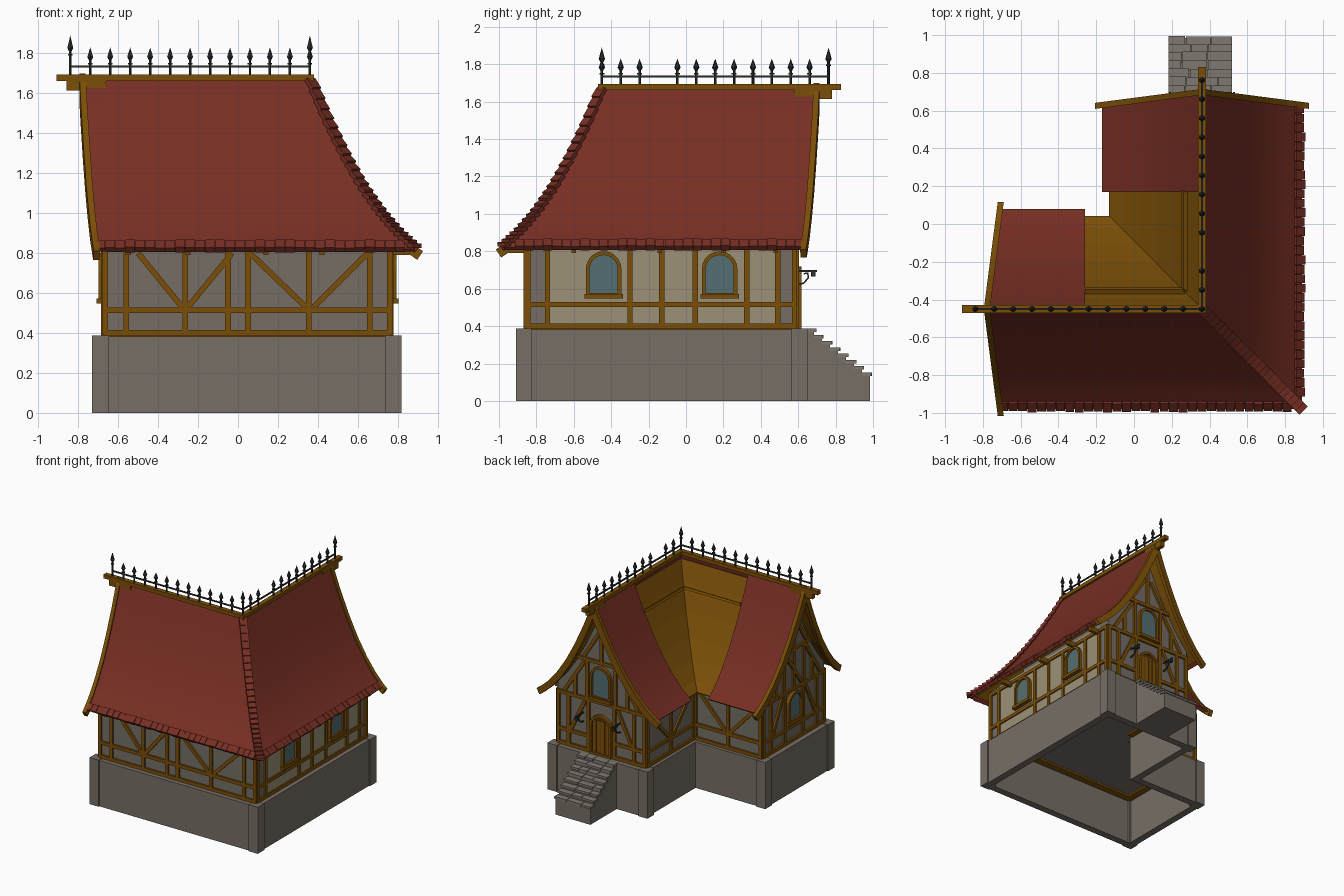
import bpy, bmesh, math, random
from mathutils import Vector as V, Matrix

if "Cube" in bpy.data.objects:
    bpy.data.objects.remove(bpy.data.objects["Cube"])
random.seed(4)

def mat(name, r, g, b):
    m = bpy.data.materials.new(name)
    m.diffuse_color = tuple((c / 255) ** 2.2 for c in (r, g, b)) + (1,)
    m.use_nodes = True
    m.node_tree.nodes["Principled BSDF"].inputs["Base Color"].default_value = m.diffuse_color
    return m

STONE = mat("foundation stone", 118, 110, 101)
GREY = mat("grey plaster", 116, 109, 101)
BEIGE = mat("beige plaster", 154, 144, 118)
WOOD = mat("timber", 122, 80, 16)
DARK = mat("door wood", 84, 56, 16)
RED = mat("roof red", 118, 50, 40)
GLASS = mat("window glass", 86, 110, 112)
IRON = mat("iron", 46, 50, 52)
SLAB = mat("step stone", 126, 120, 112)

def finish(bm, name, m, smooth=False):
    bmesh.ops.recalc_face_normals(bm, faces=bm.faces)
    me = bpy.data.meshes.new(name)
    bm.to_mesh(me)
    bm.free()
    me.materials.append(m)
    if smooth:
        for p in me.polygons:
            p.use_smooth = True
        me.set_sharp_from_angle(angle=math.radians(30))
    bpy.context.collection.objects.link(bpy.data.objects.new(name, me))

def box(bm, x0, x1, y0, y1, z0, z1):
    m = Matrix.Translation(((x0 + x1) / 2, (y0 + y1) / 2, (z0 + z1) / 2))
    bmesh.ops.create_cube(bm, size=1, matrix=m @ Matrix.Diagonal((x1 - x0, y1 - y0, z1 - z0, 1)))

def beam(bm, a, b, w, d, n):
    """Box from a to b, w wide, d deep along n."""
    a, b = V(a), V(b)
    x = (b - a).normalized()
    y = V(n).cross(x).normalized()
    z = x.cross(y)
    m = Matrix((x * (b - a).length, y * w, z * d)).transposed().to_4x4()
    m.translation = (a + b) / 2
    bmesh.ops.create_cube(bm, size=1, matrix=m)

def tube(bm, loops, closed=False):
    """Solid through a row of matching cross-sections."""
    rows = [[bm.verts.new(p) for p in l] for l in loops]
    k = len(rows[0])
    for i in range(len(rows) if closed else len(rows) - 1):
        a, b = rows[i], rows[(i + 1) % len(rows)]
        for j in range(k):
            bm.faces.new((a[j], a[(j + 1) % k], b[(j + 1) % k], b[j]))
    if not closed:
        bm.faces.new(rows[0])
        bm.faces.new(rows[-1][::-1])

# roof profile: distance from ridge, height
RX, RY = 0.36, -0.45
P = [(0, 1.67), (.08, 1.48), (.17, 1.295), (.26, 1.135), (.35, 1.005), (.44, .9), (.53, .82)]

def off(d, prof=P):
    out = [(0, prof[0][1] - d * math.hypot(.08, .19) / .08)]
    for i in range(1, len(prof)):
        a, b = prof[i - 1], prof[min(i + 1, len(prof) - 1)]
        dt, dz = b[0] - a[0], b[1] - a[1]
        l = math.hypot(dt, dz)
        out.append((prof[i][0] + d * dz / l, prof[i][1] - d * dt / l))
    return out

def zat(t, prof=P):
    for a, b in zip(prof, prof[1:]):
        if t <= b[0]:
            return a[1] + (b[1] - a[1]) * (t - a[0]) / (b[0] - a[0])
    return prof[-1][1]

gx = lambda t: -.785 + .13 * t     # west verge leans outward at the top
gy = lambda t: .705 - .13 * t      # north verge

def slope(bm, ends, d0, d1, prof=P):
    loops = []
    for (t0, z0), (t1, z1) in zip(off(d0, prof), off(d1, prof)):
        (a, b), (c, d) = ends(t0), ends(t1)
        loops.append([V((*a, z0)), V((*b, z0)), V((*d, z1)), V((*c, z1))])
    tube(bm, loops)

front = lambda t: ((gx(t), RY - t), (RX + t, RY - t))
east = lambda t: ((RX + t, RY - t), (RX + t, gy(t)))

# tiled roof
bm = bmesh.new()
slope(bm, front, 0, .016)
slope(bm, east, 0, .016)
slope(bm, lambda t: ((gx(t), RY + t), (-.26, RY + t)), 0, .016)
slope(bm, lambda t: ((RX - t, .17), (RX - t, gy(t))), 0, .016)
finish(bm, "tiled_roof", RED, True)

# eave tiles and hip tiles
bm = bmesh.new()
for i in range(31):
    s, e = -.69 + i * .05, .022 + random.random() * .014
    a, b = .49, .53 + random.random() * .008
    beam(bm, (s, RY - a, .855), (s, RY - b, zat(b) - .003), .047, e, (0, 0, 1))
    beam(bm, (RX + a, .61 - i * .05, .855), (RX + b, .61 - i * .05, zat(b) - .003), .047, e, (0, 0, 1))
for i in range(24):
    t0, t1 = i / 24 * .53, (i + 1.35) / 24 * .53
    z1 = zat(t1) if t1 < .53 else .815
    beam(bm, (RX + t0, RY - t0, zat(t0)), (RX + t1, RY - t1, z1 + .022), .06, .022, (1, -1, 1))
finish(bm, "edge_tiles", RED)

# boarding under the tiles, exposed in the valley
bm = bmesh.new()
P2 = P[:-1] + [(.505, .842)]
for e in (front, east, lambda t: ((gx(t) + .01, RY + t), (RX - t, RY + t)),
          lambda t: ((RX - t, RY + t), (RX - t, gy(t) - .01))):
    slope(bm, e, .018, .03, P2)
beam(bm, (-.26, -.355, 1.44), (.27, -.355, 1.44), .02, .03, (0, 1, .5))
beam(bm, (.27, -.355, 1.44), (.27, .18, 1.44), .02, .03, (-1, 0, .5))
finish(bm, "roof_boards", WOOD)

# verge boards on both gables
bm = bmesh.new()
PV = P + [(.56, .80)]
for s in (-1, 1):
    A, B = [], []
    for (t, z), (u, y) in zip(off(-.012, PV), off(.04, PV)):
        A.append([(gx(t) - .01, RY + s * t, z), (gx(t) + .022, RY + s * t, z),
                  (gx(u) + .022, RY + s * u, y), (gx(u) - .01, RY + s * u, y)])
        B.append([(RX + s * t, gy(t) + .01, z), (RX + s * t, gy(t) - .022, z),
                  (RX + s * u, gy(u) - .022, y), (RX + s * u, gy(u) + .01, y)])
    tube(bm, A)
    tube(bm, B)
# ridge beams
box(bm, -.91, RX + .02, RY - .02, RY + .02, 1.662, 1.694)
box(bm, RX - .02, RX + .02, RY - .02, .83, 1.662, 1.694)
box(bm, -.86, -.66, RY - .018, RY + .018, 1.615, 1.662)
box(bm, RX - .018, RX + .018, .58, .78, 1.615, 1.662)
# rafter tails
for x in (-.55, -.25, .14, .42):
    box(bm, x - .013, x + .013, -.95, -.84, .79, .83)
for y in (-.6, -.14, .2, .48):
    box(bm, .75, .86, y - .013, y + .013, .79, .83)
finish(bm, "verge_and_ridge_beams", WOOD)

# ridge cresting
bm = bmesh.new()
def finial(x, y, top):
    h = .07 if top > 1.85 else .055
    for r0, r1, z0, z1 in ((.007, .007, 1.69, top - h), (.004, .017, top - h - .015, top - h + .008),
                           (.017, 0, top - h + .008, top), (.013, .013, top - h - .03, top - h - .022)):
        bmesh.ops.create_cone(bm, cap_ends=True, segments=6, radius1=r0, radius2=r1, depth=z1 - z0,
                              matrix=Matrix.Translation((x, y, (z0 + z1) / 2)))
for i in range(13):
    finial(-.84 + .1 * i, RY, 1.89 if i in (0, 12) else 1.83)
for i in range(1, 13):
    if i != 3:
        finial(RX, RY + .101 * i, 1.89 if i == 12 else 1.83)
box(bm, -.84, RX, RY - .005, RY + .005, 1.73, 1.74)
box(bm, RX - .005, RX + .005, RY, .76, 1.73, 1.74)
finish(bm, "ridge_cresting", IRON)

# plastered body: two gabled wings and the outer corner
bm = bmesh.new()
H = .405
inner = off(.034)
half = [(t, z) for t, z in inner if 0 < t < H]
right = half + [(H, zat(H, inner)), (H, .39)]
sec = [(-t, z) for t, z in right[::-1]] + [inner[0]] + right
tube(bm, [[(x, RY + t, z) for t, z in sec] for x in (-.67, RX)])
tube(bm, [[(RX + t, y, z) for t, z in sec] for y in (RY, .59)])
box(bm, .3, RX + H, RY - H, -.4, .39, .86)
finish(bm, "plaster_walls", GREY)
bm = bmesh.new()
box(bm, .76, .769, -.73, .49, .39, .86)
finish(bm, "beige_panels", BEIGE)

# wall frames: origin, along, outward
FRONT = V((0, RY - H, 0)), V((1, 0, 0)), V((0, -1, 0))
EAST = V((RX + H, 0, 0)), V((0, 1, 0)), V((1, 0, 0))
NORTH = V((RX, .59, 0)), V((1, 0, 0)), V((0, 1, 0))
WEST = V((-.67, RY, 0)), V((0, 1, 0)), V((-1, 0, 0))
IN_N = V((0, RY + H, 0)), V((1, 0, 0)), V((0, 1, 0))
IN_W = V((RX - H, 0, 0)), V((0, 1, 0)), V((-1, 0, 0))

def pt(w, u, z, d=0):
    return w[0] + w[1] * u + w[2] * d + V((0, 0, z))

def timber(w, u0, z0, u1, z1, wd=.028):
    beam(bm, pt(w, u0, z0), pt(w, u1, z1), wd, .03, w[2])

# timber framing
bm = bmesh.new()
for w, a, b, posts in ((FRONT, -.67, .765, (-.665, -.56, -.265, -.05, .05, .355, .66, .76)),
                       (EAST, -.855, .59, (-.845, -.74, -.30, -.13, .05, .325, .49, .58)),
                       (NORTH, -.405, .405, (-.395, -.3, -.12, .12, .3, .395)),
                       (WEST, -.405, .405, (-.395, -.3, -.12, .12, .3, .395)),
                       (IN_N, -.67, -.045, (-.66, -.36, -.06)),
                       (IN_W, -.045, .59, (-.03, .27, .58))):
    for z in (.40, .515, .82):
        if w is NORTH and z < .8:
            timber(w, a, z, -.12, z)
            timber(w, .12, z, b, z)
        else:
            timber(w, a, z, b, z)
    for u in posts:
        timber(w, u, .39, u, .83)
for w, u0, u1 in ((FRONT, -.5, -.28), (FRONT, -.03, -.25), (FRONT, .06, .34), (FRONT, .65, .38),
                  (IN_N, -.63, -.38), (IN_N, -.09, -.34), (IN_W, 0, .25), (IN_W, .55, .29),
                  (NORTH, -.15, -.28), (NORTH, .15, .28), (WEST, -.15, -.28), (WEST, .15, .28)):
    timber(w, u0, .80, u1, .53)
for w in (NORTH, WEST):      # gable triangles
    timber(w, -.22, 1.15, .22, 1.15)
    timber(w, 0, 1.15, 0, 1.55)
    for s in (-1, 1):
        timber(w, s * .13, .82, s * .13, 1.15)
        timber(w, s * .34, .84, s * .16, 1.12)
        timber(w, s * .16, 1.17, s * .03, 1.38)
        timber(w, s * .24, .82, s * .24, 1.0)
timber(WEST, 0, .82, 0, 1.15)
timber(WEST, -.1, .84, .1, 1.12)
# sill ring seen from below
for x0, x1, y0, y1 in ((-.68, .77, -.86, -.78), (.69, .77, -.86, .6), (-.68, -.6, -.86, -.05),
                       (-.68, -.04, -.12, -.04), (-.05, .03, -.04, .6), (-.05, .77, .52, .6)):
    box(bm, x0, x1, y0, y1, .375, .395)
finish(bm, "timber_framing", WOOD)

def arch(w, c, z0, z1, wd, d):
    r = wd / 2
    pts = [(c - r, z0), (c + r, z0)] + [(c + r * math.cos(k * math.pi / 10), z1 - r + r * math.sin(k * math.pi / 10)) for k in range(11)]
    return [pt(w, u, z, d) for u, z in pts]

# arched openings: frame, pane, sill, glazing bars
def opening(name, w, c, z0, z1, wd, fill, pane):
    fr = bmesh.new()
    outer = [arch(w, c, z0, z1, wd, d) for d in (-.01, .028)]
    inn = [arch(w, c, z0 + .018, z1 - .02, wd - .04, d) for d in (-.01, .028)]
    tube(fr, list(zip(outer[0], outer[1], inn[1], inn[0])), closed=True)
    if fill is GLASS:
        beam(fr, pt(w, c - wd * .54, z0, .012), pt(w, c + wd * .54, z0, .012), .025, .055, w[2])
    else:
        for k in (-1.5, -.5, .5, 1.5):    # door planks
            beam(fr, pt(w, c + k * .038, z0 + .01, .012), pt(w, c + k * .038, z1 - .05, .012), .03, .008, w[2])
    finish(fr, name + "_frame", WOOD)
    g = bmesh.new()
    tube(g, [arch(w, c, z0 + .01, z1 - .012, wd - .025, d) for d in (.004, .012)])
    finish(g, pane, fill)

opening("east_window_a", EAST, -.44, .56, .80, .19, GLASS, "east_pane_a")
opening("east_window_b", EAST, .18, .56, .80, .19, GLASS, "east_pane_b")
opening("west_window", WEST, 0, .56, .80, .19, GLASS, "west_pane")
opening("gable_window", NORTH, 0, .85, 1.12, .19, GLASS, "gable_pane")
opening("door", NORTH, 0, .385, .72, .2, DARK, "door_leaf")

# iron brackets beside the door
bm = bmesh.new()
for s in (-.17, .17):
    pts = [(.59, .62), (.63, .63), (.655, .66), (.65, .685), (.63, .68)]
    for a, b in zip(pts, pts[1:]):
        beam(bm, (RX + s, *a), (RX + s, *b), .008, .01, (1, 0, 0))
    box(bm, RX + s - .005, RX + s + .005, .59, .70, .69, .70)
    box(bm, RX + s - .012, RX + s + .012, .668, .692, .665, .69)
finish(bm, "door_brackets", IRON)

# foundation walls and corner piers, open underneath
bm = bmesh.new()
T = .06
for x0, x1, y0, y1 in ((-.72, .81, -.90, -.90 + T), (.81 - T, .81, -.90, .64), (-.72, -.72 + T, -.90, -.01),
                       (-.72, -.08, -.01 - T, -.01), (-.08, -.08 + T, -.01 - T, .64), (-.08, .81, .64 - T, .64)):
    box(bm, x0, x1, y0, y1, 0, .382)
for x, y in ((-.6875, -.8675), (.7775, -.8675), (.7775, .6075), (-.0575, .6075), (-.6875, -.0425)):
    box(bm, x - .0425, x + .0425, y - .0425, y + .0425, 0, .387)
# stair core
for i in range(8):
    box(bm, .19, .51, .62, .985 - i * .043, 0 if i == 0 else .1, .14 + i * .0335)
finish(bm, "foundation", STONE)

# stone slabs on the steps
bm = bmesh.new()
for i in range(8):
    x, y, z = .18, .995 - i * .043, .14 + i * .0335
    while x < .52:
        x2 = x + random.uniform(.07, .14)
        x2 = .52 if x2 > .47 else x2
        box(bm, x + .002, x2 - .002, y - .055, y + random.uniform(-.004, .004), z - .006, z + .012)
        x = x2
finish(bm, "step_slabs", SLAB)
